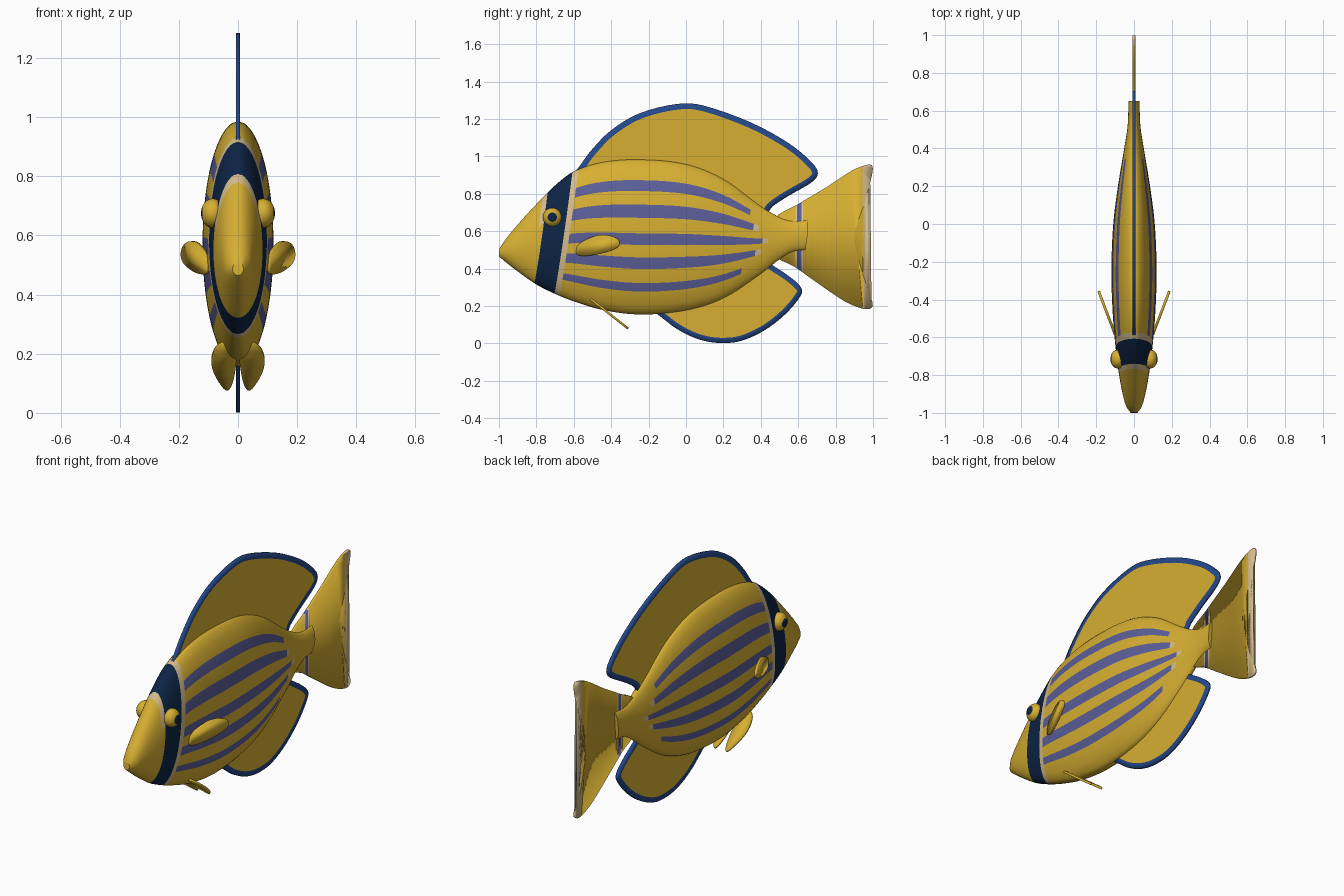
import bpy, bmesh, math
from mathutils import Vector, Matrix

cube = bpy.data.objects.get("Cube")
if cube:
    bpy.data.objects.remove(cube)


def material(name, r, g, b):
    m = bpy.data.materials.new(name)
    m.use_nodes = True
    m.diffuse_color = (r, g, b, 1)
    m.node_tree.nodes["Principled BSDF"].inputs["Base Color"].default_value = (r, g, b, 1)
    return m


YELLOW, NAVY, BLUE, STRIPE, CREAM = range(5)
PALETTE = [
    material("golden yellow", .68, .43, .032),
    material("dark navy", .004, .018, .06),
    material("fin edge blue", .018, .065, .26),
    material("stripe violet blue", .105, .115, .32),
    material("pale cream", .66, .50, .26),
]


def finish(name, bm, thickness=0):
    mesh = bpy.data.meshes.new(name)
    bmesh.ops.recalc_face_normals(bm, faces=bm.faces)
    bm.to_mesh(mesh)
    bm.free()
    for m in PALETTE:
        mesh.materials.append(m)
    obj = bpy.data.objects.new(name, mesh)
    bpy.context.collection.objects.link(obj)
    if thickness:
        solid = obj.modifiers.new("thickness", 'SOLIDIFY')
        solid.thickness = thickness
        solid.offset = 0
    bpy.ops.object.select_all(action='DESELECT')
    obj.select_set(True)
    bpy.context.view_layer.objects.active = obj
    bpy.ops.object.shade_smooth_by_angle(angle=math.radians(40))
    return obj


# Body profile: y, top z, bottom z, half width
PROFILE = [Vector(p) for p in (
    (-1, .505, .465, .018), (-.97, .55, .44, .04), (-.9, .635, .385, .06),
    (-.8, .745, .315, .079), (-.7, .845, .265, .092), (-.6, .92, .225, .103),
    (-.45, .97, .18, .114), (-.25, .985, .155, .12), (0, .96, .175, .11),
    (.2, .88, .24, .085), (.4, .735, .37, .052), (.5, .675, .45, .036),
    (.57, .655, .49, .031), (.65, .66, .50, .03))]


def tangent(i):
    a, b = PROFILE[max(i - 1, 0)], PROFILE[min(i + 1, len(PROFILE) - 1)]
    return (b - a) / (b[0] - a[0])


def section(y):
    """Middle height, half height and half width of the body at y."""
    i = max(k for k in range(len(PROFILE) - 1) if k == 0 or PROFILE[k][0] <= y)
    a, b = PROFILE[i], PROFILE[i + 1]
    h = b[0] - a[0]
    u = (y - a[0]) / h
    p = (a * (1 + 2 * u) * (1 - u) ** 2 + b * u * u * (3 - 2 * u)
         + tangent(i) * h * u * (1 - u) ** 2 - tangent(i + 1) * h * u * u * (1 - u))
    return (p[1] + p[2]) / 2, (p[1] - p[2]) / 2, p[3]


# Body: rings lean with the head band, rows follow the stripe edges
STRIPES = [(.66, .07, .31), (.33, .085, .35), (-.03, .075, .42),
           (-.34, .075, .39), (-.65, .055, .31)]  # centre, half width, rear end
LEAN = .15
edges = sorted([c + s * h for c, h, _ in STRIPES for s in (-1, 1)] + [-.97, -.88, .88, .97, -1, 1])
rows = sorted(edges + [(a + b) / 2 for a, b in zip(edges, edges[1:])])
BAND = [-.80, -.775, -.655, -.625]
steps = [-1 + i * .03 for i in range(56)]
rings = sorted([s for s in steps if all(abs(s - b) > .01 for b in BAND)] + BAND)


def body_color(s, t):
    if BAND[1] < s < BAND[2]:
        return NAVY
    if BAND[2] < s < BAND[3] or (BAND[0] < s < BAND[1] and t > .4):
        return CREAM
    for c, h, end in STRIPES:
        if abs(t - c) < h and BAND[3] < s < end + .02:
            return STRIPE if s < end else CREAM
    return YELLOW


bm = bmesh.new()
loop = [(t, 1) for t in rows] + [(t, -1) for t in rows[-2:0:-1]]
grid = []
for s in rings:
    ring = []
    for t, side in loop:
        y = min(max(s + LEAN * t * section(s)[1], -1), .65)
        mid, half, width = section(y)
        ring.append(bm.verts.new((side * width * math.sqrt(1 - t * t), y, mid + t * half)))
    grid.append(ring)
n = len(loop)
for i in range(len(rings) - 1):
    for j in range(n):
        k = (j + 1) % n
        f = bm.faces.new((grid[i][j], grid[i][k], grid[i + 1][k], grid[i + 1][j]))
        f.material_index = body_color((rings[i] + rings[i + 1]) / 2, (loop[j][0] + loop[k][0]) / 2)
bm.faces.new(grid[0])
bm.faces.new(grid[-1])
bmesh.ops.remove_doubles(bm, verts=bm.verts, dist=.0002)
finish("body", bm)


def smooth_loop(points, count=4):
    """Closed rounded outline through the given points."""
    pts = [Vector(p) for p in points]
    out = []
    for i in range(len(pts)):
        a, b, c, d = (pts[(i + k) % len(pts)] for k in (-1, 0, 1, 2))
        for q in range(count):
            u = q / count
            out.append(b + (c - a) * (u / 2) + (2 * a - 5 * b + 4 * c - d) * (u * u / 2)
                       + (3 * b - a - 3 * c + d) * (u ** 3 / 2))
    return out


def fin(name, points, place, thickness=.014, rim=0, cuts=(), color=None):
    """Thin fin from an outline, with an optional coloured rim."""
    outline = smooth_loop(points)
    n = len(outline)
    bm = bmesh.new()
    inner = outer = [bm.verts.new(place(*p)) for p in outline]
    if rim:
        turn = sum(a.cross(b) for a, b in zip(outline, outline[1:] + outline[:1]))
        inner = []
        for i, p in enumerate(outline):
            d = (outline[(i + 1) % n] - outline[i - 1]).normalized()
            inward = Vector((-d.y, d.x)) * math.copysign(rim, turn)
            inner.append(bm.verts.new(place(*(p + inward))))
        for i in range(n):
            k = (i + 1) % n
            bm.faces.new((outer[i], outer[k], inner[k], inner[i])).material_index = BLUE
    bmesh.ops.triangulate(bm, faces=[bm.faces.new(inner)])
    for y in cuts:
        bmesh.ops.bisect_plane(bm, geom=bm.verts[:] + bm.edges[:] + bm.faces[:],
                               plane_co=(0, y, 0), plane_no=(0, 1, 0))
    if color:
        for f in bm.faces:
            f.material_index = color(f.calc_center_median())
    finish(name, bm, thickness)


def upright(y, z):
    return (0, y, z)


# Back and belly fins, rooted inside the body
fin("dorsal_fin", [(-.6, .89), (-.56, .96), (-.5, 1.04), (-.4, 1.14), (-.25, 1.23), (-.05, 1.28),
                   (.1, 1.27), (.35, 1.18), (.55, 1.07), (.67, .97), (.705, .91), (.67, .86),
                   (.55, .79), (.46, .73), (.4, .67), (.2, .78), (-.2, .85), (-.5, .86)],
    upright, rim=.03)
fin("anal_fin", [(-.17, .2), (-.1, .115), (0, .05), (.1, .013), (.2, .002), (.3, .015), (.42, .07),
                 (.53, .155), (.61, .25), (.615, .3), (.55, .36), (.46, .42), (.38, .48),
                 (.2, .36), (0, .3)],
    upright, rim=.028)

# Tail fin with a narrow bar and pale tips
TAIL_CUTS = (.585, .593, .617, .626, .945)


def tail_color(p):
    if p.y > TAIL_CUTS[4]:
        return CREAM
    if TAIL_CUTS[1] < p.y < TAIL_CUTS[2]:
        return STRIPE
    return CREAM if TAIL_CUTS[0] < p.y < TAIL_CUTS[3] else YELLOW


fin("tail_fin", [(.47, .66), (.6, .745), (.75, .835), (.88, .92), (.96, .953), (.998, .945),
                 (.985, .86), (.95, .74), (.915, .64), (.9, .57), (.918, .47), (.955, .34),
                 (.998, .215), (.98, .185), (.93, .19), (.84, .23), (.7, .325), (.58, .41),
                 (.47, .48)],
    upright, cuts=TAIL_CUTS, color=tail_color)

# Paired fins and eyes
for side, label in ((1, "left"), (-1, "right")):
    fin(label + "_pectoral_fin",
        [(-.585, .5), (-.56, .54), (-.47, .578), (-.39, .572), (-.355, .54), (-.38, .505),
         (-.48, .475), (-.57, .47)],
        lambda y, z: (side * (.1 + (y + .585) * .38), y, z))
    fin(label + "_pelvic_fin",
        [(.004, .23), (.012, .13), (.03, .083), (.05, .088), (.08, .135), (.09, .18), (.075, .22),
         (.04, .24)],
        lambda x, z: (side * x, -.31 - (z - .08) * 1.27, z), thickness=.012)

    bm = bmesh.new()
    bmesh.ops.create_uvsphere(bm, u_segments=24, v_segments=18, radius=.05)
    for f in bm.faces:
        c = f.calc_center_median()
        if c.z > 0 and c.xy.length < .025:
            f.material_index = NAVY
    bm.transform(Matrix.Translation((side * .085, -.715, .675))
                 @ Matrix.Rotation(side * math.pi / 2, 4, 'Y') @ Matrix.Diagonal((1, 1, .8, 1)))
    finish(label + "_eye", bm)
